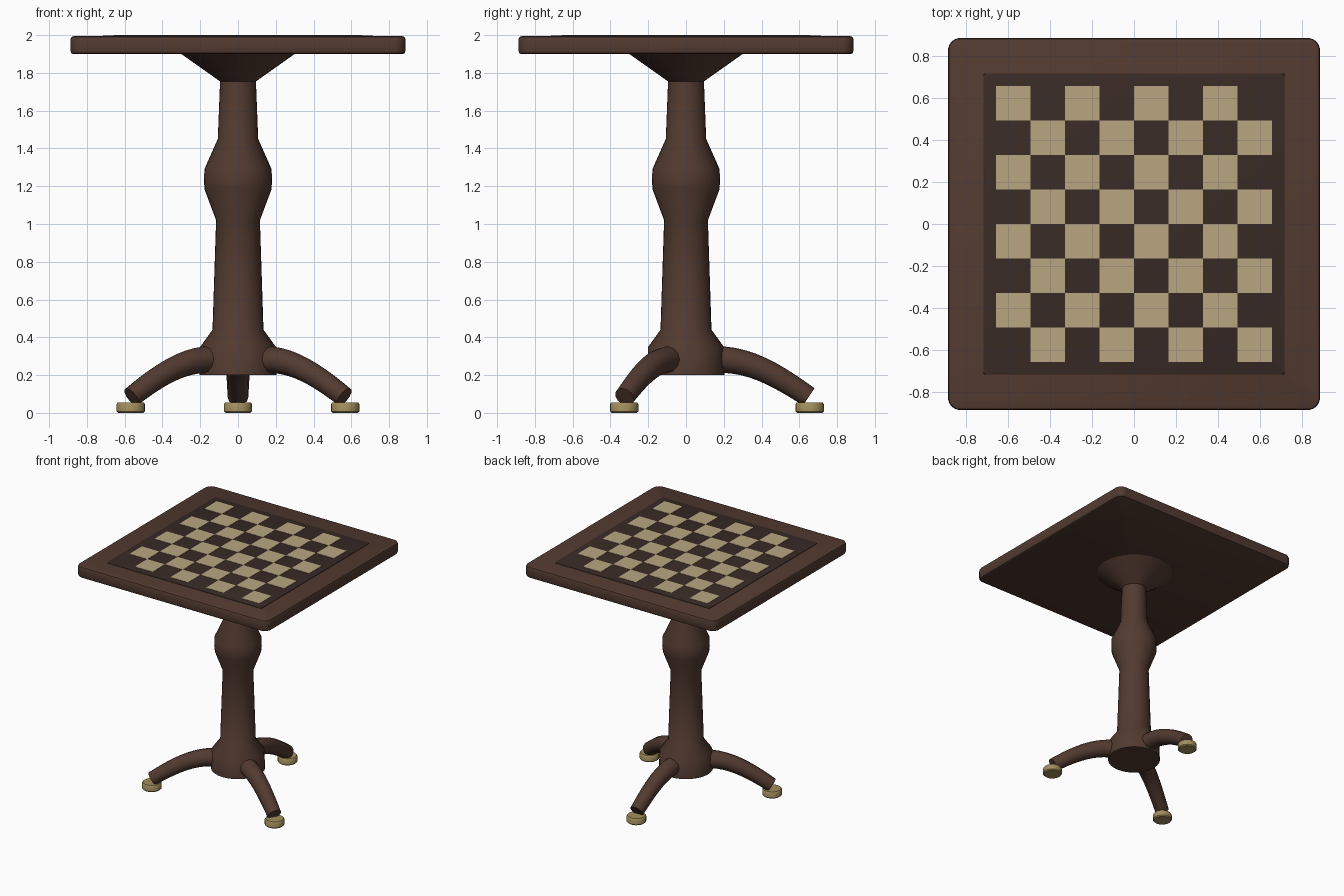
import bpy, bmesh, math
from mathutils import Vector, Matrix

if "Cube" in bpy.data.objects:
    bpy.data.objects.remove(bpy.data.objects["Cube"])


def material(name, rgb):
    m = bpy.data.materials.new(name)
    m.diffuse_color = (*rgb, 1)
    m.use_nodes = True
    m.node_tree.nodes["Principled BSDF"].inputs["Base Color"].default_value = m.diffuse_color
    return m


WOOD = material("walnut", (0.085, 0.043, 0.03))
DARK = material("dark_inlay", (0.04, 0.023, 0.019))
LIGHT = material("light_inlay", (0.48, 0.38, 0.22))
BRASS = material("brass", (0.36, 0.27, 0.11))


def finish(name, bm, mat, angle=35):
    bmesh.ops.recalc_face_normals(bm, faces=bm.faces)
    me = bpy.data.meshes.new(name)
    bm.to_mesh(me)
    bm.free()
    me.materials.append(mat)
    ob = bpy.data.objects.new(name, me)
    bpy.context.collection.objects.link(ob)
    bpy.ops.object.select_all(action='DESELECT')
    ob.select_set(True)
    bpy.context.view_layer.objects.active = ob
    bpy.ops.object.shade_smooth_by_angle(angle=math.radians(angle))
    return ob


def skin(bm, rings):
    """Bridge equal-length rings of points and cap both ends."""
    vs = [[bm.verts.new(p) for p in r] for r in rings]
    n = len(vs[0])
    for a, b in zip(vs, vs[1:]):
        for i in range(n):
            j = (i + 1) % n
            bm.faces.new((a[i], a[j], b[j], b[i]))
    bm.faces.new(vs[0][::-1])
    bm.faces.new(vs[-1])


def circle(r, z, n, x=0, y=0):
    return [(x + r * math.cos(2 * math.pi * i / n),
             y + r * math.sin(2 * math.pi * i / n), z) for i in range(n)]


def rounded_square(half, corner, z, steps=6):
    pts = []
    for k, (sx, sy) in enumerate([(1, 1), (-1, 1), (-1, -1), (1, -1)]):
        for s in range(steps + 1):
            a = math.pi / 2 * (k + s / steps)
            pts.append((sx * (half - corner) + corner * math.cos(a),
                        sy * (half - corner) + corner * math.sin(a), z))
    return pts


def slab(name, half, corner, z0, z1, bevel, mat):
    bm = bmesh.new()
    b = bevel
    skin(bm, [rounded_square(half - d, corner - d, z) for d, z in
              [(b, z0), (b * .3, z0 + b * .3), (0, z0 + b),
               (0, z1 - b), (b * .3, z1 - b * .3), (b, z1)]])
    return finish(name, bm, mat)


# Table top and raised board panel
slab("table_top", 0.886, 0.06, 1.90, 1.994, 0.014, WOOD)
slab("board_panel", 0.717, 0.012, 1.97, 1.998, 0.004, DARK)

# Light squares of the board
bm = bmesh.new()
S = 0.1645
for i in range(8):
    for j in range(8):
        if (i + j) % 2:
            m = Matrix.Translation(((i - 3.5) * S, (j - 3.5) * S, 1.995)) @ \
                Matrix.Diagonal((S, S, 0.01, 1))
            bmesh.ops.create_cube(bm, size=1, matrix=m)
finish("light_squares", bm, LIGHT)

# Turned column
bm = bmesh.new()
profile = [(0.205, 0.20), (0.20, 0.35), (0.135, 0.44), (0.116, 1.02), (0.176, 1.18),
           (0.18, 1.22), (0.178, 1.29), (0.107, 1.45), (0.095, 1.755), (0.30, 1.90)]
skin(bm, [circle(r, z, 32) for r, z in profile])
finish("column", bm, WOOD, 50)

# Three curved legs with brass feet
ctrl = [Vector(p) for p in [(0.14, 0.282), (0.33, 0.292), (0.48, 0.20), (0.65, 0.085)]]
for name, deg in [("back", 90), ("left", 210), ("right", 330)]:
    a = math.radians(deg)
    out, side = Vector((math.cos(a), math.sin(a), 0)), Vector((-math.sin(a), math.cos(a), 0))
    rings = []
    for k in range(11):
        t = k / 10
        u = 1 - t
        p = ctrl[0] * u**3 + ctrl[1] * 3*u*u*t + ctrl[2] * 3*u*t*t + ctrl[3] * t**3
        d = (ctrl[1] - ctrl[0]) * u*u + (ctrl[2] - ctrl[1]) * 2*u*t + (ctrl[3] - ctrl[2]) * t*t
        d.normalize()
        up = out * -d.y + Vector((0, 0, d.x))
        c = out * p.x + Vector((0, 0, p.y))
        r = 0.072 - 0.017 * t
        rings.append([c + (side * math.cos(q) + up * math.sin(q)) * r
                      for q in (2 * math.pi * i / 12 for i in range(12))])
    bm = bmesh.new()
    skin(bm, rings)
    finish(name + "_leg", bm, WOOD, 50)

    bm = bmesh.new()
    f = out * 0.655
    skin(bm, [circle(r, z, 20, f.x, f.y) for r, z in
              [(0.066, 0), (0.075, 0.008), (0.075, 0.046), (0.068, 0.056)]])
    finish(name + "_foot", bm, BRASS)
